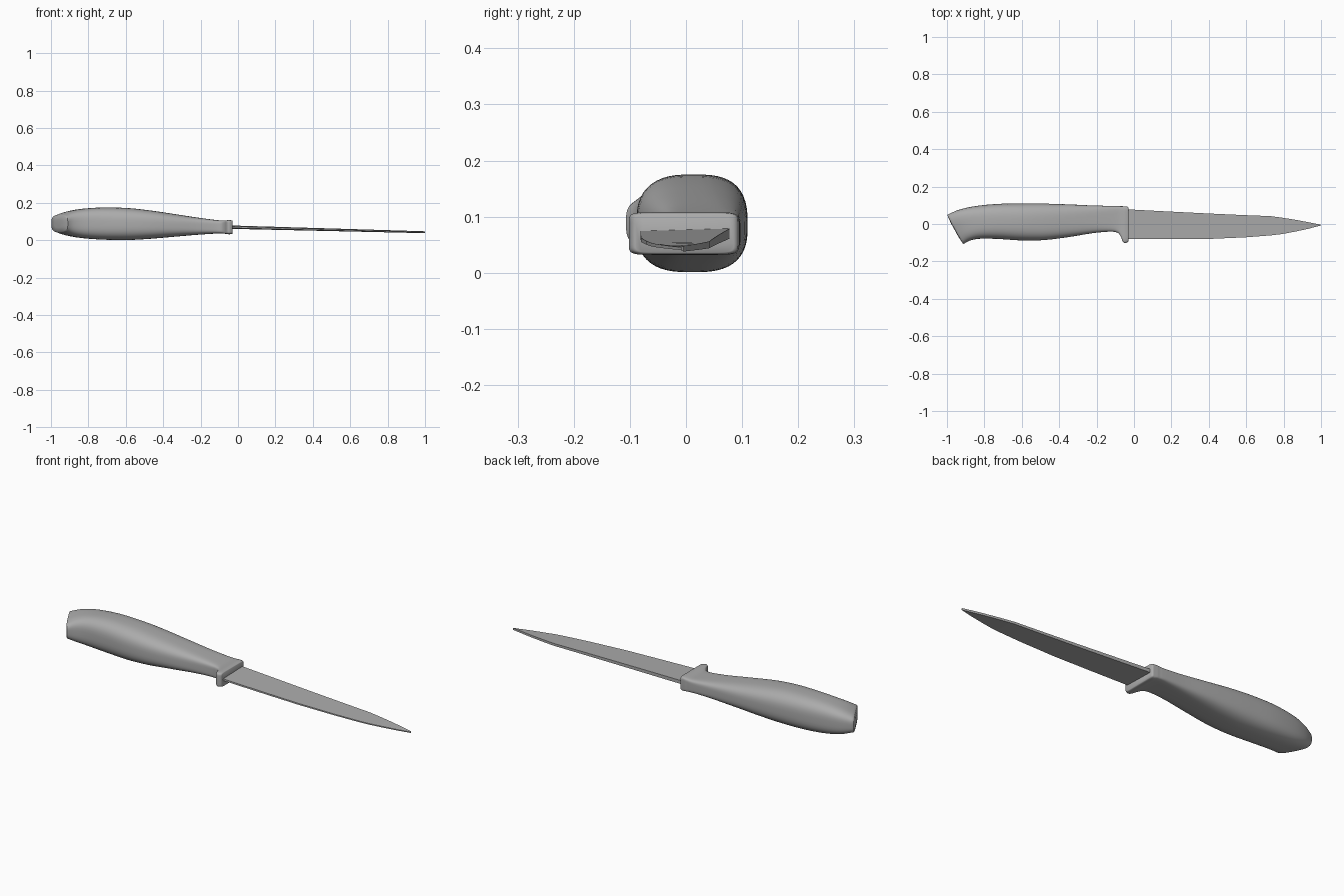
import bpy, bmesh, math
from mathutils import Vector

if "Cube" in bpy.data.objects:
    bpy.data.objects.remove(bpy.data.objects["Cube"])

grey = bpy.data.materials.new("dark_grey")
grey.diffuse_color = (0.41, 0.41, 0.41, 1)
grey.use_nodes = True
grey.node_tree.nodes["Principled BSDF"].inputs["Base Color"].default_value = grey.diffuse_color


def finish(bm, name, angle):
    bmesh.ops.recalc_face_normals(bm, faces=bm.faces)
    mesh = bpy.data.meshes.new(name)
    bm.to_mesh(mesh)
    bm.free()
    mesh.materials.append(grey)
    obj = bpy.data.objects.new(name, mesh)
    bpy.context.collection.objects.link(obj)
    bpy.ops.object.select_all(action='DESELECT')
    bpy.context.view_layer.objects.active = obj
    obj.select_set(True)
    bpy.ops.object.shade_smooth_by_angle(angle=math.radians(angle))
    return obj


def loft(bm, rings):
    loops = [[bm.verts.new(p) for p in ring] for ring in rings]
    for a, b in zip(loops, loops[1:]):
        n = len(a)
        for i in range(n):
            bm.faces.new((a[i], a[(i + 1) % n], b[(i + 1) % n], b[i]))
    bm.faces.new(loops[0])
    bm.faces.new(loops[-1])


def catmull(rows, steps):
    out = []
    for i in range(len(rows) - 1):
        p0, p1 = rows[max(i - 1, 0)], rows[i]
        p2, p3 = rows[i + 1], rows[min(i + 2, len(rows) - 1)]
        for s in range(steps):
            t = s / steps
            out.append([b + 0.5 * t * (c - a + t * (2*a - 5*b + 4*c - d + t * (3*(b - c) + d - a)))
                        for a, b, c, d in zip(p0, p1, p2, p3)])
    return out + [list(rows[-1])]


def section(row, count=48, scale=1.0, shift=0.0):
    # superellipse slice, slanted between its back and belly points
    xt, yt, xb, yb, lo, hi, power = row
    ring = []
    for i in range(count):
        a = 2 * math.pi * (i + 0.5) / count
        c, s = math.cos(a), math.sin(a)
        u = scale * math.copysign(abs(c) ** (2 / power), c)
        v = scale * math.copysign(abs(s) ** (2 / power), s)
        f = (u + 1) / 2
        ring.append(Vector((xb + (xt - xb) * f + shift, yb + (yt - yb) * f,
                            (lo + hi) / 2 + v * (hi - lo) / 2)))
    return ring


# handle: back x, y, belly x, y, low z, high z, squareness
stations = [
    (-0.996, 0.050, -0.910, -0.107, 0.043, 0.135, 3.4),
    (-0.940, 0.075, -0.880, -0.090, 0.026, 0.153, 3.3),
    (-0.860, 0.094, -0.825, -0.079, 0.013, 0.167, 3.1),
    (-0.740, 0.107, -0.730, -0.080, 0.004, 0.175, 2.9),
    (-0.600, 0.110, -0.600, -0.088, 0.001, 0.173, 2.8),
    (-0.480, 0.109, -0.480, -0.086, 0.007, 0.161, 2.9),
    (-0.350, 0.105, -0.350, -0.070, 0.018, 0.142, 3.1),
    (-0.220, 0.099, -0.220, -0.049, 0.029, 0.122, 3.8),
    (-0.130, 0.097, -0.130, -0.041, 0.035, 0.110, 5.0),
    (-0.090, 0.096, -0.090, -0.046, 0.036, 0.106, 6.5),
    (-0.072, 0.095, -0.072, -0.065, 0.035, 0.106, 8.0),
    (-0.060, 0.095, -0.060, -0.094, 0.034, 0.107, 9.0),
    (-0.048, 0.094, -0.048, -0.102, 0.032, 0.108, 9.0),
    (-0.036, 0.093, -0.036, -0.098, 0.033, 0.107, 9.0),
]
rings = [section(r) for r in catmull(stations, 4)]
butt = [section(stations[0], scale=0.45, shift=-0.008),
        section(stations[0], scale=0.94, shift=-0.004)]
front = [section(stations[-1], scale=0.97, shift=0.005),
         section(stations[-1], scale=0.92, shift=0.007)]
bm = bmesh.new()
loft(bm, butt + rings + front)
finish(bm, "handle", 50)

# blade: x, spine y, edge y; wedge section, thinner and lower toward the tip
outline = [(-0.05, 0.079, -0.081), (0.20, 0.066, -0.081), (0.40, 0.056, -0.080),
           (0.60, 0.047, -0.071), (0.73, 0.042, -0.061), (0.79, 0.034, -0.054),
           (0.86, 0.023, -0.041), (0.93, 0.010, -0.026), (0.98, 0.000, -0.013),
           (1.00, -0.005, -0.008)]
rings = []
for x, spine, edge in outline:
    z = 0.070 - 0.027 * (x + 0.03) / 1.03
    t = 0.009 - 0.004 * max(x, 0)
    rings.append([(x, spine, z + t), (x, spine, z - t),
                  (x, edge, z - t * 0.5), (x, edge, z + t * 0.5)])
bm = bmesh.new()
loft(bm, rings)
finish(bm, "blade", 30)
